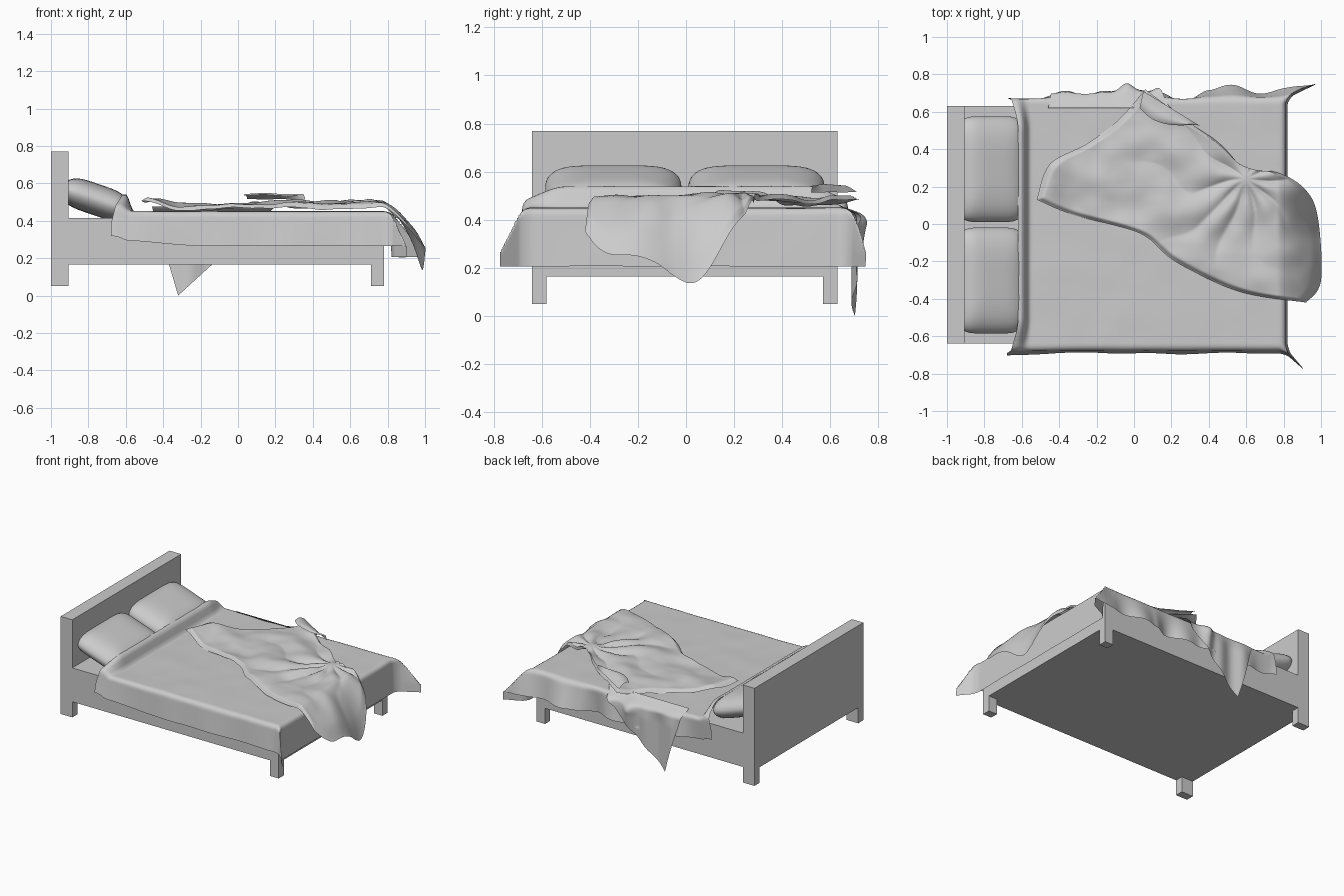
import bpy, bmesh, math
from mathutils import Vector, Matrix, noise

cube = bpy.data.objects.get("Cube")
if cube:
    bpy.data.objects.remove(cube, do_unlink=True)

grey = bpy.data.materials.new("plain_grey")
grey.use_nodes = True
COLOUR = (0.6, 0.6, 0.6, 1)
grey.diffuse_color = COLOUR
grey.node_tree.nodes["Principled BSDF"].inputs["Base Color"].default_value = COLOUR

TOP = 0.45        # height of the made bed
FOOT = 0.78       # where cloth turns down at the foot
SIDE = 0.645      # where cloth turns down at the sides


def finish(name, bm, smooth=False):
    bmesh.ops.recalc_face_normals(bm, faces=bm.faces)
    mesh = bpy.data.meshes.new(name)
    bm.to_mesh(mesh)
    bm.free()
    mesh.materials.append(grey)
    for p in mesh.polygons:
        p.use_smooth = smooth
    ob = bpy.data.objects.new(name, mesh)
    bpy.context.collection.objects.link(ob)
    return ob


def box(name, lo, hi):
    bm = bmesh.new()
    bmesh.ops.create_cube(bm, size=1)
    lo, hi = Vector(lo), Vector(hi)
    for v in bm.verts:
        v.co = [lo[i] + (v.co[i] + 0.5) * (hi[i] - lo[i]) for i in range(3)]
    return finish(name, bm)


def cloth(name, nu, nv, place):
    """Smooth grid whose points come from place(u, v), both 0 to 1."""
    bm = bmesh.new()
    rows = [[bm.verts.new(place(i / nu, j / nv)) for j in range(nv + 1)]
            for i in range(nu + 1)]
    for a, b in zip(rows, rows[1:]):
        for j in range(nv):
            bm.faces.new((a[j], b[j], b[j + 1], a[j + 1]))
    bmesh.ops.remove_doubles(bm, verts=bm.verts, dist=1e-5)
    return finish(name, bm, True)


def step(a, b, x):
    t = min(max((x - a) / (b - a), 0), 1)
    return t * t * (3 - 2 * t)


def noisy(x, y, scale):
    return noise.noise(Vector((x * scale, y * scale, 1.7)))


def along(points, t):
    """Smooth curve through flat points."""
    n = len(points) - 1
    i = min(int(t * n), n - 1)
    f = t * n - i
    p = [Vector(points[min(max(k, 0), n)]) for k in range(i - 1, i + 3)]
    return p[1] + 0.5 * f * (p[2] - p[0] + f * (
        2 * p[0] - 5 * p[1] + 4 * p[2] - p[3]
        + f * (3 * (p[1] - p[2]) + p[3] - p[0])))


# Wooden frame
box("headboard", (-1, -0.64, 0.05), (-0.905, 0.63, 0.77))
box("bed_base", (-0.905, -0.64, 0.165), (0.78, 0.63, 0.415))
for side, y in (("right", -0.64), ("left", 0.57)):
    box(side + "_foot_leg", (0.71, y, 0.05), (0.78, y + 0.06, 0.165))
    # the head legs end in short blocks under the base
    box(side + "_head_leg", (-0.905, y, 0.05), (-0.9, y + 0.06, 0.165))
bpy.data.objects["headboard"].data.transform(Matrix.Identity(4))
for v in bpy.data.objects["headboard"].data.vertices:
    v.co.z = max(v.co.z, 0.165)
for side, y in (("right", -0.64), ("left", 0.57)):
    for v in bpy.data.objects[side + "_head_leg"].data.vertices:
        v.co.x = -1 if v.co.x < -0.902 else -0.905


# Pillows leaning on the headboard
def pillow(name, y):
    bm = bmesh.new()
    bmesh.ops.create_uvsphere(bm, u_segments=64, v_segments=32, radius=1)
    tilt = Matrix.Translation((-0.765, y, 0.515)) @ Matrix.Rotation(math.radians(19), 4, 'Y')
    for v in bm.verts:
        x, w, z = v.co
        r = math.hypot(x, w)
        s = r / max((abs(x) ** 6 + abs(w) ** 6) ** (1 / 6), 1e-6)
        h = max(1 - r ** 4, 0) ** 0.55
        v.co = tilt @ Vector((x * s * 0.19, w * s * 0.283, math.copysign(h * 0.083, z)))
    finish(name, bm, True)


pillow("right_pillow", -0.302)
pillow("left_pillow", 0.293)


# Bed sheet with turned-down sides, flared foot corners and a raised head edge
def turn(a, r=0.028):
    """Outward and downward travel of cloth that has passed an edge by a."""
    if a <= 0:
        return 0, 0
    q = min(a / r, math.pi / 2)
    return r * math.sin(q), r * (1 - math.cos(q)) + max(a - r * math.pi / 2, 0)


def sheet_point(u, v):
    s = -0.62 + u * (FOOT + 0.26 + 0.62)
    t = (v * 2 - 1) * (SIDE + 0.20)
    sign = 1 if t > 0 else -1
    a, b = max(s - FOOT, 0), max(abs(t) - SIDE, 0)
    out_x, down_x = turn(a)
    out_y, down_y = turn(b)
    x, y = min(s, FOOT) + out_x, min(abs(t), SIDE) + out_y
    flare = min(a, b)
    x += flare * (0.75 if sign > 0 else 0.42)
    y += flare * (0.30 if sign > 0 else 0.42)
    z = TOP - max(down_x, down_y) + 0.003 * noisy(s, t, 6)
    # gentle ripples on the hanging cloth
    y += b * (0.10 + (0.45 * noisy(s, 3, 5) if sign > 0 else 0.06 * noisy(s, 3, 4)))
    x += a * 0.05
    # head edge rides up over the pillows
    lift = step(-0.555, -0.60, s) * (1 - step(0.5, 0.72, abs(t)) * 0.75)
    z += 0.09 * lift + 0.03 * step(-0.2, -0.62, s) * min(b / 0.2, 1)
    x -= 0.06 * step(-0.5, -0.62, s) * step(0.5, 0.8, abs(t))
    return x, y * sign, z


cloth("bed_sheet", 140, 130, sheet_point)

# Rumpled throw blanket lying diagonally and spilling over the foot
A, B, C, D = (-0.52, 0.13), (0.92, -0.42), (0.62, 0.27), (0.06, 0.72)
LOWER = [A, (-0.33, 0.05), (0.03, -0.05), (0.22, -0.20), (0.56, -0.36), B]
UPPER = [D, (0.30, 0.54), (0.46, 0.43), (0.56, 0.32), C]
LEFT = [A, (-0.45, 0.32), (-0.25, 0.43), (-0.08, 0.56), D]
RIGHT = [B, (1.0, -0.30), (0.98, 0.05), (0.90, 0.20), (0.75, 0.28), C]


def blanket_point(u, v):
    corners = (Vector(A) * (1 - u) + Vector(B) * u) * (1 - v) \
        + (Vector(D) * (1 - u) + Vector(C) * u) * v
    p = along(LOWER, u) * (1 - v) + along(UPPER, u) * v \
        + along(LEFT, v) * (1 - u) + along(RIGHT, v) * u - corners
    x, y = p
    # long creases that gather towards the pinch on the left edge
    dx, dy = x - 0.6, y - 0.24
    angle, far = math.atan2(dy, -dx), math.hypot(dx, dy)
    warp = 2 * noisy(x, y, 3)
    crease = abs(math.sin(angle * 5 + warp)) * step(0, 0.15, far) * step(0.75, 0.2, far)
    rumple = 0.5 + 0.5 * noisy(x + y * 0.4, y * 1.4, 4) + 0.25 * noisy(x, y, 9)
    z = 0.468 + 0.035 * rumple + 0.022 * crease
    z += 0.03 * math.exp(-(dx * dx + dy * dy) / 0.006)
    z += 0.03 * step(-0.3, -0.48, x) + 0.015 * step(0.5, 0.7, y)
    # rounded rim settling onto the sheet
    rim = min(u, 1 - u, v, 1 - v)
    z -= 0.022 * step(0.05, 0, rim)
    d = max(x - 0.77, 0)
    z -= d ** 1.5 * (1.9 + 1.6 * math.exp(-((y - 0.05) / 0.13) ** 2))
    return x, y, z


cloth("throw_blanket", 150, 100, blanket_point)


# Turned-over flap of the blanket
def flap_point(u, v):
    a = Vector((0.05, 0.71)).lerp(Vector((0.36, 0.52)), u)
    b = along([(0.03, 0.62), (0.10, 0.56), (0.20, 0.53), (0.34, 0.53)], u)
    p = a.lerp(b, v)
    return p.x, p.y, 0.515 + 0.03 * math.sin(v * math.pi * 0.75) + 0.006 * noisy(p.x, p.y, 9)


cloth("blanket_flap", 30, 14, flap_point)


# Blanket corner hanging down the left side to the floor
def hanging_point(u, v):
    x = (-0.46 + 0.66 * u) * (1 - v) - 0.32 * v
    z = (TOP + 0.025) * (1 - v)
    ripple = math.exp(-((x + 0.04) / 0.05) ** 2) + 0.7 * math.exp(-((x - 0.14) / 0.04) ** 2)
    y = 0.62 + 0.08 * step(0, 0.12, v) + 0.075 * ripple * step(0, 0.2, v) * (1 - v)
    y += 0.012 * math.sin(x * 30) * step(0, 0.3, v)
    return x, y, z


cloth("hanging_blanket_corner", 60, 40, hanging_point)
